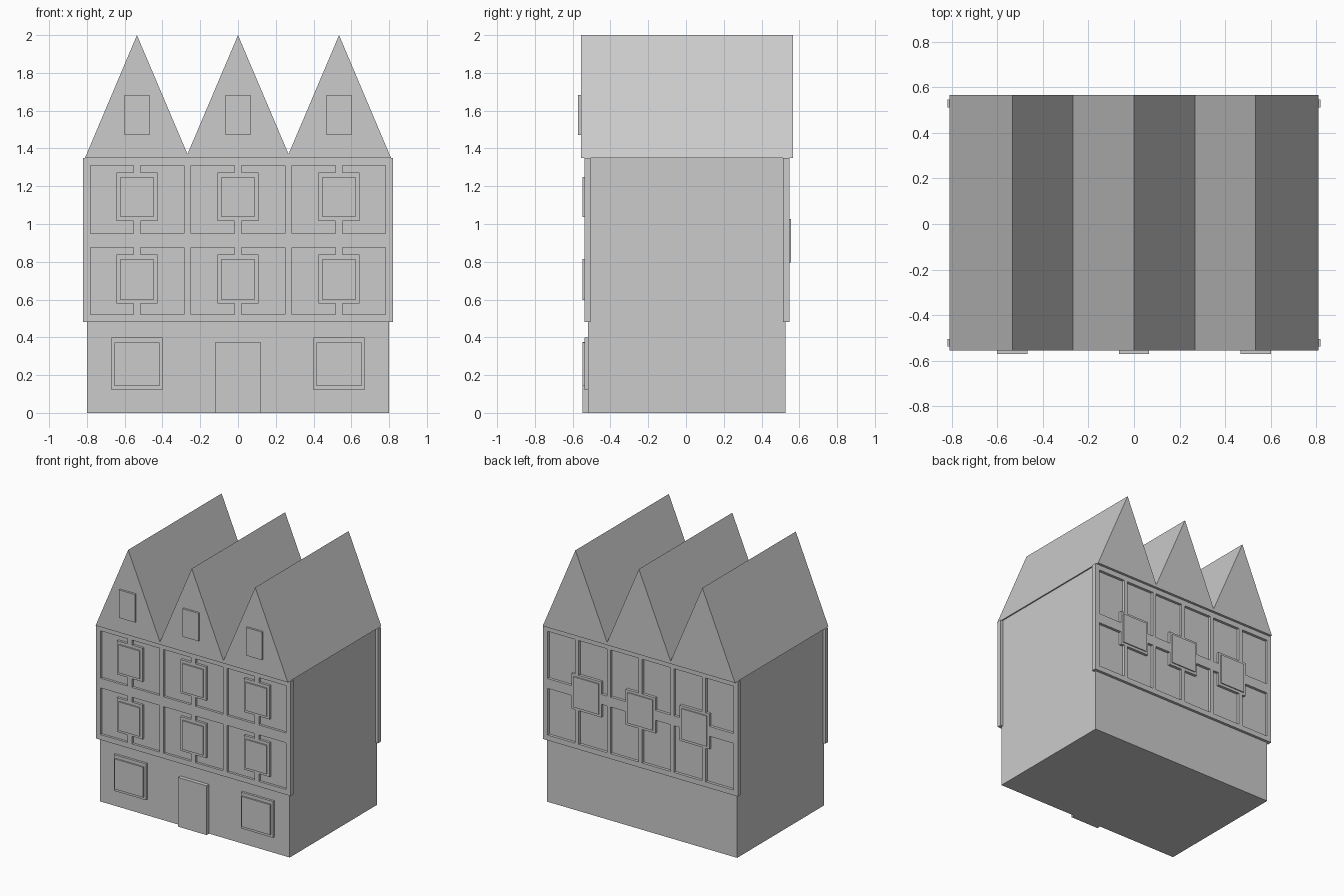
import bpy
import bmesh
import math

cube = bpy.data.objects.get("Cube")
if cube:
    bpy.data.objects.remove(cube, do_unlink=True)

grey = bpy.data.materials.new("plain_grey")
grey.use_nodes = True
colour = (0.6, 0.6, 0.6, 1)
grey.diffuse_color = colour
grey.node_tree.nodes["Principled BSDF"].inputs["Base Color"].default_value = colour


def add_object(name, bm):
    mesh = bpy.data.meshes.new(name)
    bm.to_mesh(mesh)
    bm.free()
    mesh.materials.append(grey)
    obj = bpy.data.objects.new(name, mesh)
    bpy.context.collection.objects.link(obj)
    return obj


def prism(name, profile, y0, y1):
    """Closed solid from an x-z outline running from y0 to y1."""
    bm = bmesh.new()
    near = [bm.verts.new((x, y0, z)) for x, z in profile]
    far = [bm.verts.new((x, y1, z)) for x, z in profile]
    bm.faces.new(near)
    bm.faces.new(far[::-1])
    n = len(profile)
    for i in range(n):
        j = (i + 1) % n
        bm.faces.new((near[i], far[i], far[j], near[j]))
    bmesh.ops.recalc_face_normals(bm, faces=bm.faces)
    return add_object(name, bm)


def box(name, x, half, z0, z1, y0, y1):
    outline = [(x - half, z0), (x + half, z0), (x + half, z1), (x - half, z1)]
    return prism(name, outline, y0, y1)


def lattice(name, bars, y, depth):
    """One joined panel from overlapping bars given as x0, x1, z0, z1."""
    xs = sorted({round(v, 4) for b in bars for v in b[:2]})
    zs = sorted({round(v, 4) for b in bars for v in b[2:]})
    bm = bmesh.new()
    for xa, xb in zip(xs, xs[1:]):
        for za, zb in zip(zs, zs[1:]):
            x, z = (xa + xb) / 2, (za + zb) / 2
            if any(b[0] < x < b[1] and b[2] < z < b[3] for b in bars):
                corners = ((xa, za), (xb, za), (xb, zb), (xa, zb))
                bm.faces.new([bm.verts.new((cx, y, cz)) for cx, cz in corners])
    bmesh.ops.remove_doubles(bm, verts=bm.verts, dist=0.0005)
    obj = add_object(name, bm)
    solid = obj.modifiers.new("thickness", 'SOLIDIFY')
    solid.thickness = depth
    solid.offset = -1
    return obj


BAY = 0.535
BAYS = (-BAY, 0, BAY)
WIDE = 0.82
LOW, HIGH = 0.48, 1.35

# Main block and three-gabled roof
box("house_body", 0, 0.80, 0, HIGH, -0.52, 0.527)
valley = BAY / 2
prism("gabled_roof", [(-0.81, HIGH), (0.81, HIGH), (BAY, 2), (valley, 1.37),
                      (0, 2), (-valley, 1.37), (-BAY, 2)], -0.557, 0.567)

# Timber border and rails shared by both long walls
rails = [(-WIDE, WIDE, LOW, 0.52), (-WIDE, WIDE, 0.875, 0.95),
         (-WIDE, WIDE, 1.31, HIGH),
         (-WIDE, -0.782, LOW, HIGH), (0.782, WIDE, LOW, HIGH)]

# Front timber frame with window surrounds and short posts
front = list(rails)
for x in (-valley, valley):
    front.append((x - 0.018, x + 0.018, LOW, HIGH))
for x in BAYS:
    for floor, (z0, z1) in enumerate(((0.578, 0.838), (1.016, 1.272))):
        front.append((x - 0.108, x + 0.108, z0, z1))
        front.append((x - 0.018, x + 0.018, z0 - 0.08, z1 + 0.06))
        box("upper_window", x, 0.088, z0 + 0.02, z1 - 0.022, -0.549, -0.53)
lattice("front_timber_frame", front, -0.538, 0.033)

# Back timber frame with three windows across the middle rail
back = list(rails)
BACK_WINDOWS = (-0.455, 0, 0.455)
for i in range(-2, 3):
    x = i * valley
    back.append((x - 0.015, x + 0.015, LOW, HIGH))
for x in BACK_WINDOWS:
    back.append((x - 0.125, x + 0.125, 0.775, 1.045))
    box("back_window", x, 0.106, 0.795, 1.027, 0.54, 0.556)
back_frame = lattice("back_timber_frame", back, -0.548, 0.035)
back_frame.rotation_euler.z = math.pi

# Attic windows in the gables
for x in BAYS:
    box("attic_window", x, 0.067, 1.47, 1.683, -0.572, -0.55)

# Door and ground floor windows
box("front_door", 0, 0.12, 0, 0.375, -0.549, -0.51)
for x in (-BAY, BAY):
    box("ground_window_frame", x, 0.135, 0.122, 0.398, -0.537, -0.51)
    box("ground_window_pane", x, 0.119, 0.143, 0.373, -0.549, -0.53)
